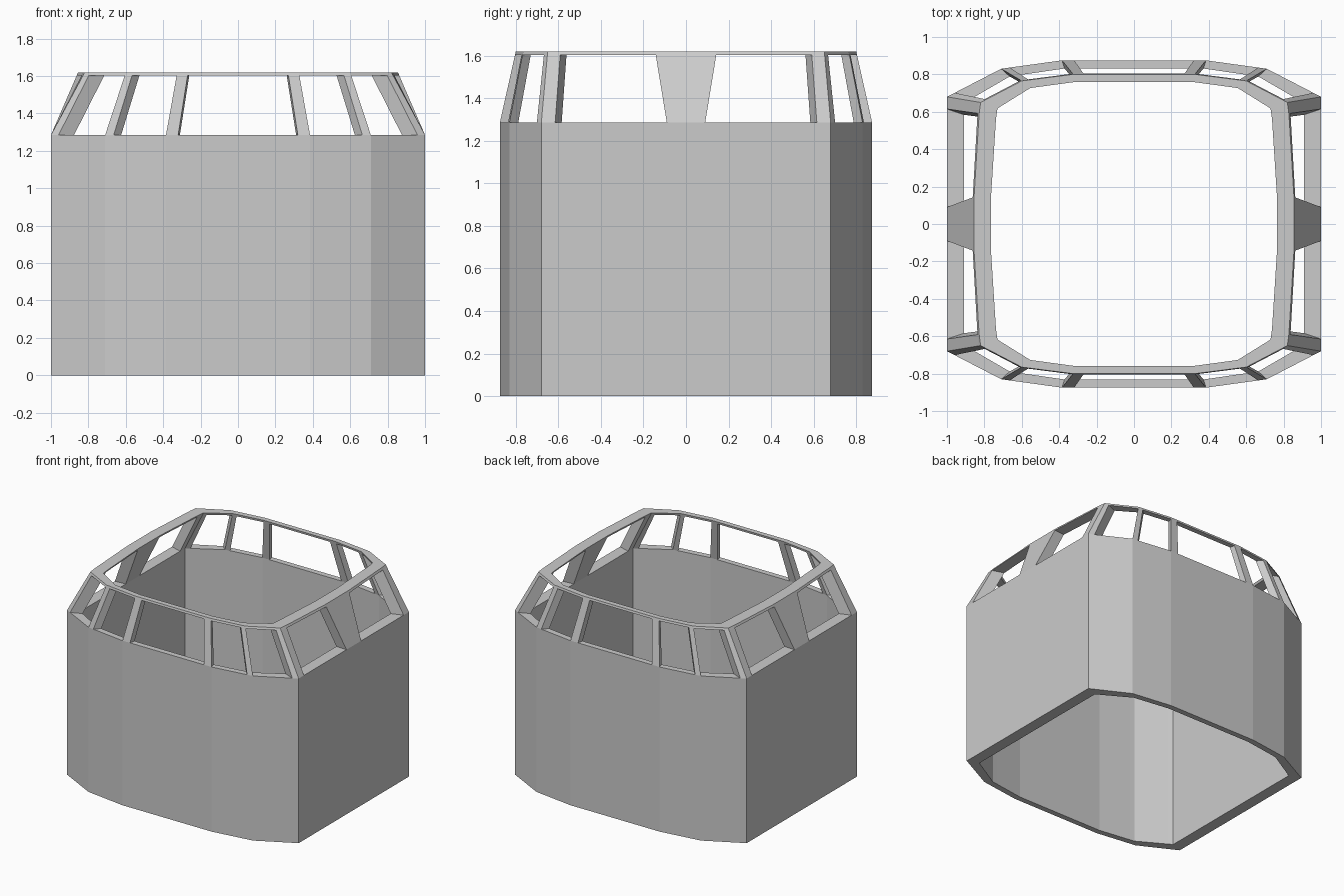
import bpy, bmesh
from mathutils import Vector

if "Cube" in bpy.data.objects:
    bpy.data.objects.remove(bpy.data.objects["Cube"])

Z = (0.0, 1.285, 1.603, 1.62)   # floor, sill, window head, top
SILL, HEAD = 1, 2


def lerp(a, b, t):
    return (a[0] + (b[0] - a[0]) * t, a[1] + (b[1] - a[1]) * t)


# Outer corners of one quarter, as (wall, roof) outline points
corner = ((1.0, 0.68), (0.82, 0.65))
chamfer = ((0.71, 0.83), (0.60, 0.765))
front = ((0.385, 0.875), (0.325, 0.80))


def along(a, b, t):
    return tuple(lerp(a[k], b[k], t) for k in (0, 1))


# Pillar edges from the side centre round to the front/back centre
quarter = [
    ((1.0, 0.09), (0.855, 0.145)),
    ((1.0, 0.615), (0.828, 0.59)),
    corner, along(corner, chamfer, 0.14),
    chamfer, along(chamfer, front, 0.14),
    front, ((0.32, 0.875), (0.267, 0.80)),
]
solid_q = [False, True, True, False, True, False, True]


def mirrored(pts, sx, sy):
    return [tuple((x * sx, y * sy) for x, y in p) for p in pts]


ring = (quarter + mirrored(quarter, -1, 1)[::-1]
        + mirrored(quarter, -1, -1) + mirrored(quarter, 1, -1)[::-1])
solid = (solid_q + [False] + solid_q[::-1] + [True]) * 2
n = len(ring)

# Outer and inner vertex grids, level by level
bm = bmesh.new()
outer, inner = [], []
for z in Z:
    t = max(0.0, (z - Z[SILL]) / (Z[-1] - Z[SILL]))
    o_row, i_row = [], []
    for low, high in ring:
        x, y = lerp(low, high, t)
        o_row.append(bm.verts.new((x, y, z)))
        inset = 0.09 * low[0] * abs(low[0])
        i_row.append(bm.verts.new((x - inset, y * 0.95, z)))
    outer.append(o_row)
    inner.append(i_row)


def filled(level, i):
    if level < 0 or level > 2:
        return False
    return level != SILL or solid[i % n]


# Wall, pillars and roof rim: skin every filled cell, with window reveals
for lv in range(3):
    for i in range(n):
        if not filled(lv, i):
            continue
        j = (i + 1) % n
        o, p = outer[lv], outer[lv + 1]
        a, b = inner[lv], inner[lv + 1]
        bm.faces.new((o[i], o[j], p[j], p[i]))
        bm.faces.new((a[j], a[i], b[i], b[j]))
        if not filled(lv - 1, i):
            bm.faces.new((o[j], o[i], a[i], a[j]))
        if not filled(lv + 1, i):
            bm.faces.new((p[i], p[j], b[j], b[i]))
        if not filled(lv, i - 1):
            bm.faces.new((o[i], p[i], b[i], a[i]))
        if not filled(lv, i + 1):
            bm.faces.new((p[j], o[j], a[j], b[j]))

bmesh.ops.recalc_face_normals(bm, faces=bm.faces)
mesh = bpy.data.meshes.new("cabin_shell")
bm.to_mesh(mesh)
bm.free()
obj = bpy.data.objects.new("cabin_shell", mesh)
bpy.context.collection.objects.link(obj)
